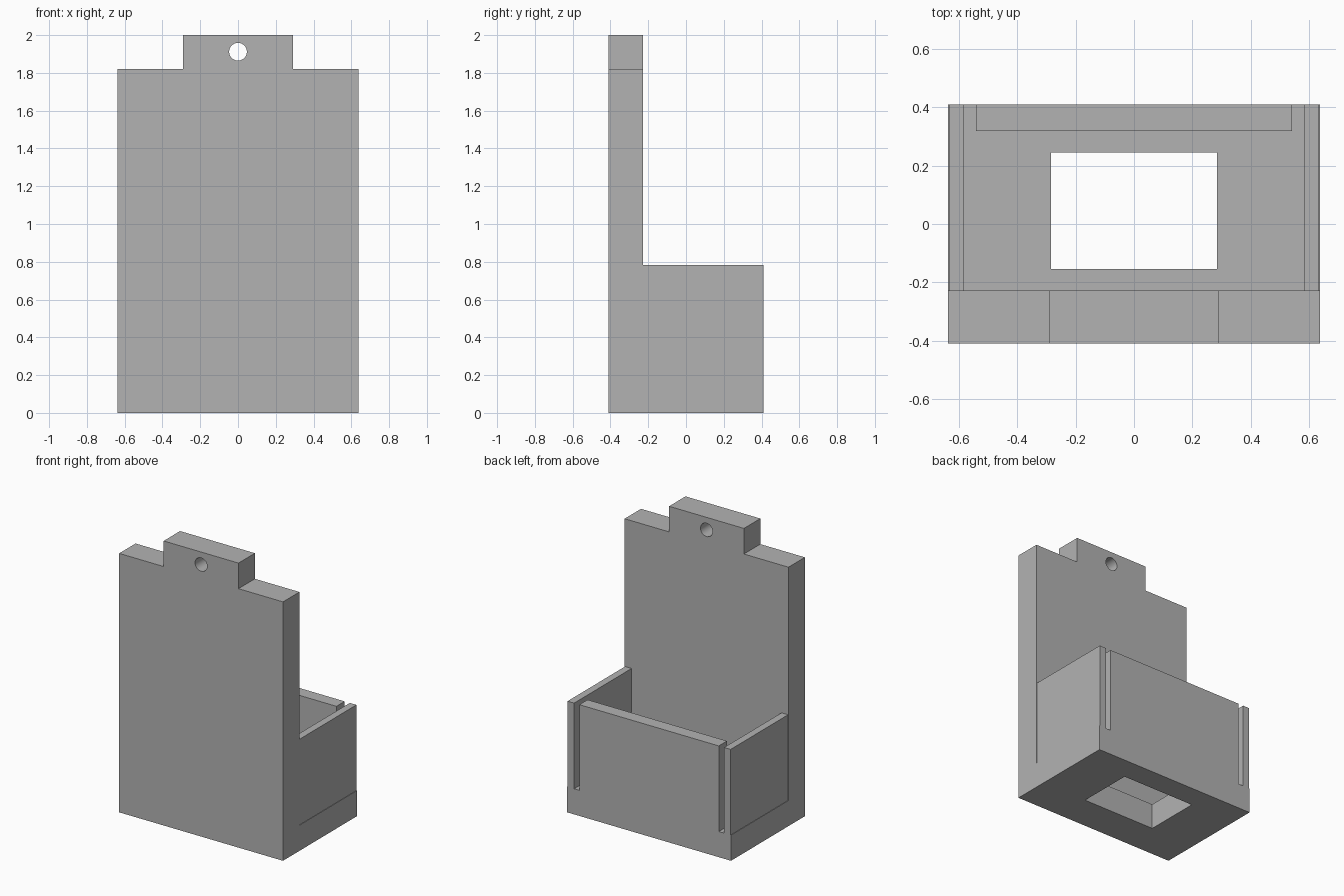
import bpy
import bmesh
from mathutils import Matrix, Vector

if "Cube" in bpy.data.objects:
    bpy.data.objects.remove(bpy.data.objects["Cube"], do_unlink=True)

# Main dimensions
HALF_W, HALF_D = 0.637, 0.41
BOARD_BACK = -0.228
FLOOR, RIM = 0.18, 0.782
SHOULDER, TOP = 1.82, 2.0
PAST = 0.1  # how far cutters reach past the solid

grey = bpy.data.materials.new("plain grey")
grey.use_nodes = True
grey.diffuse_color = (0.45, 0.45, 0.45, 1)
grey.node_tree.nodes["Principled BSDF"].inputs["Base Color"].default_value = grey.diffuse_color


def prism(name, outline, axis, start, end):
    """Extrude a 2D outline along x (outline is y, z) or z (outline is x, y)."""
    bm = bmesh.new()
    place = (lambda a, b: (start, a, b)) if axis == "x" else (lambda a, b: (a, b, start))
    shift = Vector((end - start, 0, 0)) if axis == "x" else Vector((0, 0, end - start))
    face = bm.faces.new([bm.verts.new(place(a, b)) for a, b in outline])
    grown = bmesh.ops.extrude_face_region(bm, geom=[face])
    bmesh.ops.translate(bm, vec=shift, verts=[v for v in grown["geom"] if isinstance(v, bmesh.types.BMVert)])
    bmesh.ops.recalc_face_normals(bm, faces=bm.faces)
    return finish(name, bm)


def finish(name, bm):
    mesh = bpy.data.meshes.new(name)
    bm.to_mesh(mesh)
    bm.free()
    mesh.materials.append(grey)
    obj = bpy.data.objects.new(name, mesh)
    bpy.context.collection.objects.link(obj)
    return obj


def rect(a0, a1, b0, b1):
    return [(a0, b0), (a1, b0), (a1, b1), (a0, b1)]


def cut(target, cutter):
    cutter.hide_render = True
    cutter.display_type = "WIRE"
    cutter.hide_set(True)
    mod = target.modifiers.new(cutter.name, "BOOLEAN")
    mod.operation = "DIFFERENCE"
    mod.solver = "EXACT"
    mod.object = cutter


# Tall board and bin as one L-shaped solid
holder = prism("wall_bin_holder", [
    (-HALF_D, 0), (HALF_D, 0), (HALF_D, RIM),
    (BOARD_BACK, RIM), (BOARD_BACK, TOP), (-HALF_D, TOP)], "x", -HALF_W, HALF_W)

# Bin pocket with the two corner slots that open through the rear wall
inner, slot, rear = 0.583, 0.542, 0.319
out = HALF_D + PAST
cut(holder, prism("pocket_cutter", [
    (-inner, BOARD_BACK), (inner, BOARD_BACK), (inner, out), (slot, out),
    (slot, rear), (-slot, rear), (-slot, out), (-inner, out)], "z", FLOOR, RIM + PAST))

# Window in the bin floor
cut(holder, prism("floor_window_cutter", rect(-0.285, 0.285, -0.155, 0.245), "z", -PAST, FLOOR + PAST))

# Shoulders beside the hanging tab, and slightly recessed bin sides
for side, label in ((1, "left"), (-1, "right")):
    tab, edge, recess = side * 0.291, side * (HALF_W + PAST), side * 0.634
    cut(holder, prism(label + "_shoulder_cutter",
                      rect(tab, edge, -HALF_D - PAST, BOARD_BACK + PAST), "z", SHOULDER, TOP + PAST))
    cut(holder, prism(label + "_side_cutter",
                      rect(recess, edge, BOARD_BACK, out), "z", FLOOR, RIM + PAST))

# Round hanging hole
bm = bmesh.new()
bmesh.ops.create_cone(bm, cap_ends=True, segments=32, radius1=0.047, radius2=0.047, depth=0.5,
                      matrix=Matrix.Translation((0, -0.32, 1.912)) @ Matrix.Rotation(1.570796, 4, "X"))
cut(holder, finish("hanging_hole_cutter", bm))

# Smooth hole wall, sharp edges everywhere else
bpy.ops.object.select_all(action="DESELECT")
holder.select_set(True)
bpy.context.view_layer.objects.active = holder
for mod in list(holder.modifiers):
    bpy.ops.object.modifier_apply(modifier=mod.name)
for obj in [o for o in bpy.data.objects if o.name.endswith("_cutter")]:
    bpy.data.objects.remove(obj, do_unlink=True)
bpy.ops.object.shade_smooth_by_angle(angle=0.5)
